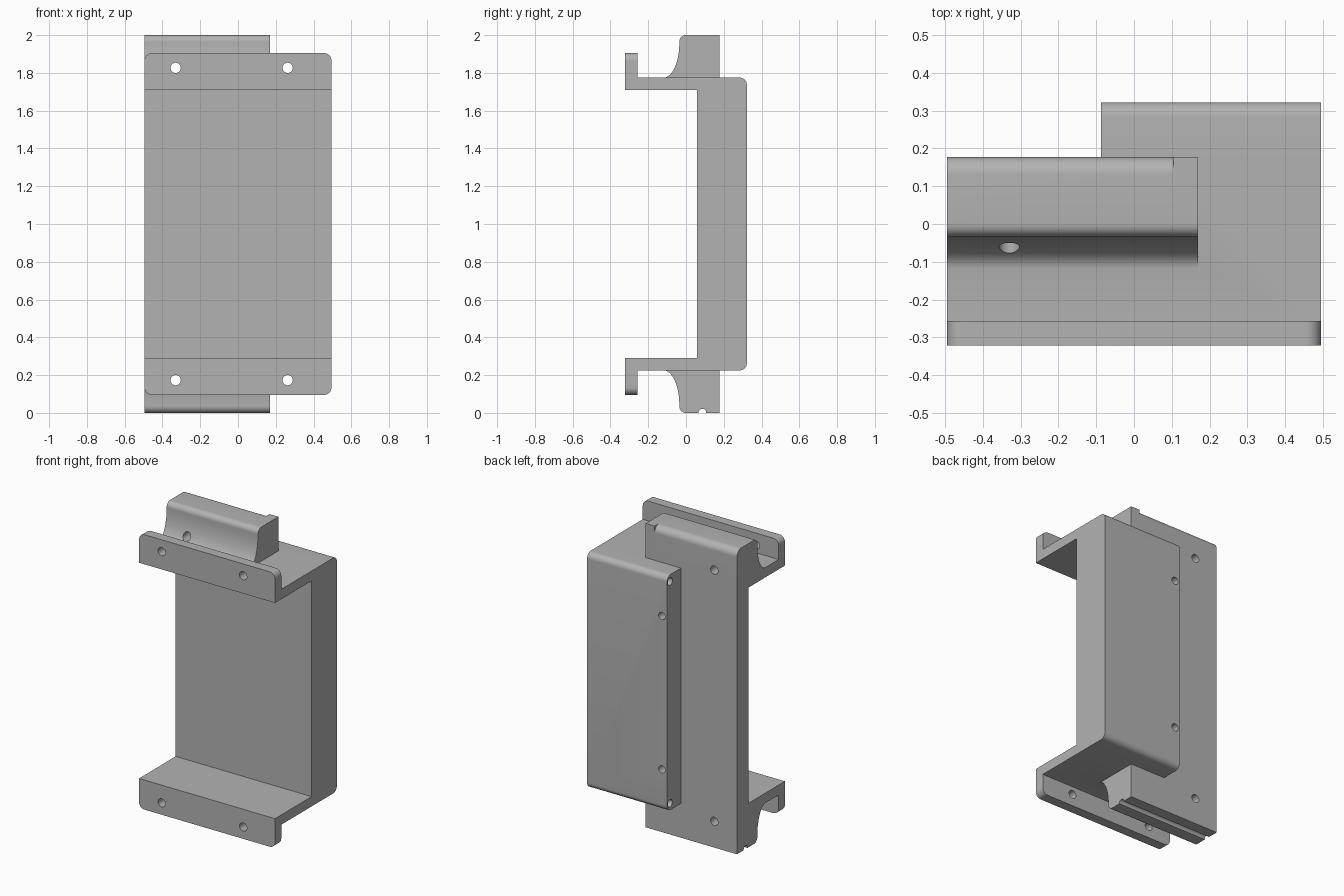
import bpy, bmesh, math
from mathutils import Matrix, Vector

if "Cube" in bpy.data.objects:
    bpy.data.objects.remove(bpy.data.objects["Cube"])

grey = bpy.data.materials.new("plain grey")
grey.use_nodes = True
grey.diffuse_color = (0.45, 0.45, 0.45, 1)
grey.node_tree.nodes["Principled BSDF"].inputs["Base Color"].default_value = (0.45, 0.45, 0.45, 1)

W = 0.495            # half width
MID = 1.0            # mirror height


def arc(cu, cv, ru, rv, start, end, n=10):
    """Points on an elliptical arc, angles in degrees."""
    angles = [math.radians(start + (end - start) * i / n) for i in range(n + 1)]
    return [(cu + ru * math.cos(a), cv + rv * math.sin(a)) for a in angles]


def flip(points):
    """Mirror a profile about the middle height."""
    return [(u, 2 * MID - v) for u, v in points]


def prism(name, points, axis, lo, hi):
    """Extrude a (y, z) profile along x, or an (x, z) profile along y."""
    place = (lambda u, v: (lo, u, v)) if axis == "x" else (lambda u, v: (u, lo, v))
    step = Vector((hi - lo, 0, 0)) if axis == "x" else Vector((0, hi - lo, 0))
    bm = bmesh.new()
    face = bm.faces.new([bm.verts.new(place(u, v)) for u, v in points])
    out = bmesh.ops.extrude_face_region(bm, geom=[face])["geom"]
    bmesh.ops.translate(bm, vec=step, verts=[g for g in out if isinstance(g, bmesh.types.BMVert)])
    bmesh.ops.recalc_face_normals(bm, faces=bm.faces)
    return finish(name, bm)


def drill(center, radius, depth, axis):
    """Cylindrical cutter along x or y."""
    turn = Matrix.Rotation(math.pi / 2, 4, "Y" if axis == "x" else "X")
    bm = bmesh.new()
    bmesh.ops.create_cone(bm, cap_ends=True, segments=32, radius1=radius, radius2=radius,
                          depth=depth, matrix=Matrix.Translation(center) @ turn)
    return finish("drill", bm)


def finish(name, bm):
    mesh = bpy.data.meshes.new(name)
    bm.to_mesh(mesh)
    bm.free()
    mesh.materials.append(grey)
    obj = bpy.data.objects.new(name, mesh)
    bpy.context.collection.objects.link(obj)
    return obj


def combine(target, tool, operation):
    mod = target.modifiers.new("join", "BOOLEAN")
    mod.operation, mod.solver, mod.object = operation, "EXACT", tool
    bpy.context.view_layer.objects.active = target
    bpy.ops.object.modifier_apply(modifier=mod.name)
    bpy.data.objects.remove(tool)


# Channel: web with a flange at the top and bottom
upper = [(0.058, 1.71), (-0.322, 1.71), (-0.322, 1.775), (0.177, 1.775)]
bracket = prism("mounting_bracket", upper + flip(upper)[::-1], "x", -W, W)
parts = []

# Thick rear block with rounded top and bottom edges
r = 0.038
top = [(0.1, 1.775)] + arc(0.322 - r, 1.775 - r, r, r, 90, 0)
parts.append(prism("rear_block", top + flip(top)[::-1], "x", -0.087, W))

# Front lips with rounded outer corners
r = 0.04
lip = ([(-W, 1.72)] + arc(-W + r, 1.905 - r, r, r, 180, 90)
       + arc(W - r, 1.905 - r, r, r, 90, 0) + [(W, 1.72)])
parts.append(prism("top_lip", lip, "y", -0.322, -0.257))
parts.append(prism("bottom_lip", flip(lip), "y", -0.322, -0.257))

# Rails: curved front, rounded crest; the upper one has a square end stop
front = ([(-0.118, 1.75)] + arc(-0.118, 1.96, 0.083, 0.185, -90, 0)
         + arc(0.0, 1.965, 0.035, 0.035, 180, 90))
square = front + [(0.177, 2), (0.177, 1.75)]
r = 0.045
rounded = front + arc(0.177 - r, 2 - r, r, r, 90, 0) + [(0.177, 1.75)]
parts.append(prism("top_rail", rounded, "x", -W, 0.12))
parts.append(prism("rail_end_stop", square, "x", 0.105, 0.17))
parts.append(prism("bottom_rail", flip(square), "x", -W, 0.17))

for part in parts:
    combine(bracket, part, "UNION")

# Groove under the bottom rail and screw holes
cutters = [drill((0, 0.087, 0.002), 0.02, 3, "x")]
for side in (-1, 1):
    z = MID + side * 0.827
    cutters.append(drill((-0.33, 0, z), 0.027, 1, "y"))
    cutters.append(drill((0.263, -0.29, z), 0.027, 0.2, "y"))
    cutters.append(drill((-0.05, 0.3, MID + side * 0.505), 0.024, 0.3, "y"))
    cutters.append(drill((-0.087, 0.29, MID + side * 0.73), 0.024, 0.3, "x"))
for cutter in cutters:
    combine(bracket, cutter, "DIFFERENCE")

bpy.ops.object.select_all(action="DESELECT")
bracket.select_set(True)
bpy.context.view_layer.objects.active = bracket
bpy.ops.object.shade_smooth_by_angle(angle=math.radians(30))
